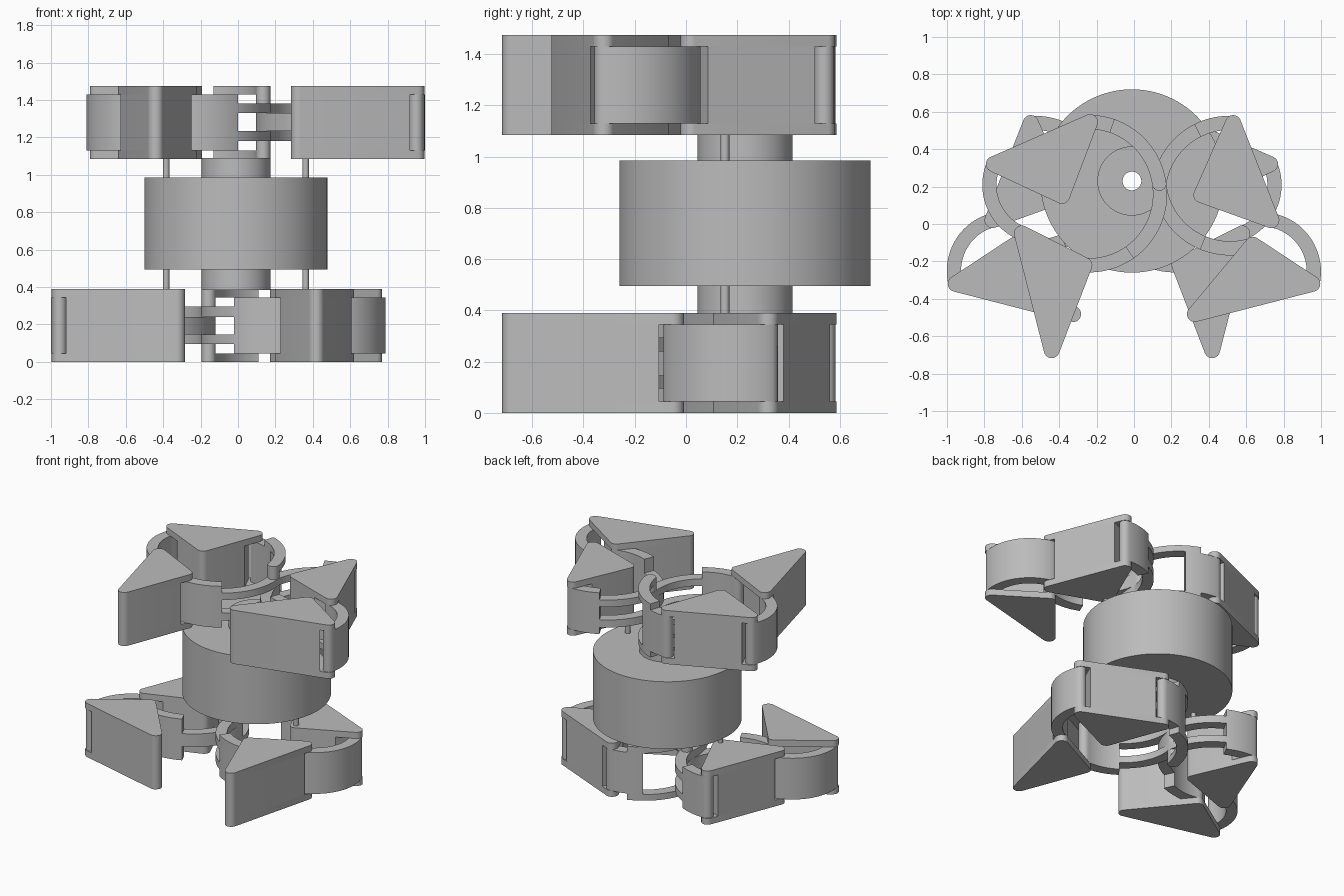
import bpy, bmesh, math
from mathutils import Vector

cube = bpy.data.objects.get("Cube")
if cube:
    bpy.data.objects.remove(cube)

GREY = bpy.data.materials.new("plain_grey")
GREY.use_nodes = True
GREY.diffuse_color = (0.5, 0.5, 0.5, 1)
GREY.node_tree.nodes["Principled BSDF"].inputs["Base Color"].default_value = (0.5, 0.5, 0.5, 1)

HEIGHT = 1.475      # overall height
MID = -0.011        # x of the shared axis
RIM = 0.042         # corner radius of the blades
ARM = 0.038         # half thickness of the curved arms
LOW, HIGH = 1.085, 1.475            # upper hand, outer faces
IN_LOW, IN_HIGH = 1.13, 1.43        # space between the blade plates


def finish(bm, name):
    bmesh.ops.recalc_face_normals(bm, faces=bm.faces)
    mesh = bpy.data.meshes.new(name)
    bm.to_mesh(mesh)
    bm.free()
    mesh.materials.append(GREY)
    obj = bpy.data.objects.new(name, mesh)
    bpy.context.collection.objects.link(obj)
    bpy.ops.object.select_all(action="DESELECT")
    obj.select_set(True)
    bpy.context.view_layer.objects.active = obj
    bpy.ops.object.shade_smooth_by_angle(angle=math.radians(30))
    return obj


def add_prism(bm, outline, z0, z1):
    face = bm.faces.new([bm.verts.new((p.x, p.y, z0)) for p in outline])
    top = bmesh.ops.extrude_face_region(bm, geom=[face])["geom"]
    bmesh.ops.translate(bm, vec=(0, 0, z1 - z0),
                        verts=[v for v in top if isinstance(v, bmesh.types.BMVert)])


def circle(c, r, n=32):
    return [Vector((c[0] + r * math.cos(2 * math.pi * i / n),
                    c[1] + r * math.sin(2 * math.pi * i / n))) for i in range(n)]


def rounded_triangle(corners, z0, z1, cuts=()):
    """Rounded prism, trimmed by (point, outward normal) planes."""
    bm = bmesh.new()
    for c in corners:
        for p in circle(c, RIM):
            for z in (z0, z1):
                bm.verts.new((p.x, p.y, z))
    hull = bmesh.ops.convex_hull(bm, input=bm.verts[:])
    bmesh.ops.delete(bm, geom=list({g for g in hull["geom_interior"] + hull["geom_unused"]
                                    if isinstance(g, bmesh.types.BMVert)}), context="VERTS")
    for point, normal in cuts:
        bmesh.ops.bisect_plane(bm, geom=bm.verts[:] + bm.edges[:] + bm.faces[:],
                               plane_co=point.to_3d(), plane_no=normal.to_3d(), clear_outer=True)
        bmesh.ops.holes_fill(bm, edges=bm.edges[:])
    bmesh.ops.dissolve_limit(bm, angle_limit=0.02, verts=bm.verts[:], edges=bm.edges[:])
    return bm


def arc_outline(a, b, radius, inside, t0=0.0, t1=1.0, n=20):
    """Band along the arc from a to b whose centre lies towards 'inside'; round ends."""
    chord = b - a
    side = Vector((-chord.y, chord.x)).normalized()
    mid = (a + b) / 2
    if side.dot(inside - mid) < 0:
        side = -side
    c = mid + side * math.sqrt(radius ** 2 - (chord.length / 2) ** 2)
    start = math.atan2(a.y - c.y, a.x - c.x)
    sweep = math.atan2(b.y - c.y, b.x - c.x) - start
    sweep = (sweep + math.pi) % (2 * math.pi) - math.pi

    def at(t, off, ahead=0.0):
        ang = start + sweep * t
        out = Vector((math.cos(ang), math.sin(ang)))
        along = Vector((-out.y, out.x)) * math.copysign(1, sweep)
        return c + out * (radius + off) + along * ahead

    steps = [t0 + (t1 - t0) * i / n for i in range(n + 1)]
    turns = [math.pi * i / 8 for i in range(1, 8)]
    pts = [at(t, ARM) for t in steps]
    if t1 == 1.0:
        pts += [at(1, ARM * math.cos(u), ARM * math.sin(u)) for u in turns]
    pts += [at(t, -ARM) for t in reversed(steps)]
    if t0 == 0.0:
        pts += [at(0, -ARM * math.cos(u), -ARM * math.sin(u)) for u in turns]
    return pts


def ring(name, r, hole, z0, z1, n=96):
    """Round body with a bore along the shared axis."""
    bm = bmesh.new()
    loops = []
    for rad, z in ((r, z0), (r, z1), (hole, z1), (hole, z0)):
        loops.append([bm.verts.new((p.x, p.y, z)) for p in circle((MID, 0.23), rad, n)])
    for k in range(4):
        a, b = loops[k], loops[(k + 1) % 4]
        for i in range(n):
            j = (i + 1) % n
            bm.faces.new((a[i], a[j], b[j], b[i]))
    finish(bm, name)


def build_hand(label, flip):
    """One four-blade hand; the lower one is turned half round the y axis."""
    def pt(x, y, shift=0.0):
        return Vector((2 * MID - x + shift, y)) if flip else Vector((x, y))

    def span(z0, z1):
        return (HEIGHT - z1, HEIGHT - z0) if flip else (z0, z1)

    nudge = 0.022
    a_out, a_in, a_rod = pt(-0.75, 0.32), pt(-0.235, 0.545), pt(-0.385, 0.15)
    b_out, b_in, b_rod = pt(0.735, 0.02), pt(0.53, 0.54), pt(0.36, 0.155)
    c_out, c_in, c_tip = pt(0.954, -0.32, nudge), pt(0.635, -0.11, nudge), pt(0.325, -0.482, nudge)
    d_out, d_in, d_tip = pt(-0.6, -0.05), pt(-0.265, -0.22), pt(-0.44, -0.675)
    pivot = pt(0.135, 0.215)

    # Blades: two full plates with a trimmed core leaving room for the arms
    blades = (("base_blade_a", a_out, a_in, a_rod, True), ("base_blade_b", b_out, b_in, b_rod, True),
              ("finger_blade_c", c_out, c_in, c_tip, False), ("finger_blade_d", d_out, d_in, d_tip, False))
    for name, p, q, apex, is_base in blades:
        along = (q - p).normalized()
        if is_base:
            cuts = [(p + along * 0.055, -along), (q - along * 0.055, along)]
        else:
            inward = Vector((-along.y, along.x))
            if inward.dot(apex - p) < 0:
                inward = -inward
            cuts = [(p + inward * 0.062, -inward)]
        core = rounded_triangle((p, q, apex), *span(IN_LOW, IN_HIGH), cuts)
        finish(core, f"{label}_{name}_core")
        for plate, zs in (("under_plate", (LOW, IN_LOW)), ("over_plate", (IN_HIGH, HIGH))):
            finish(rounded_triangle((p, q, apex), *span(*zs)), f"{label}_{name}_{plate}")

    # Short outer links
    for name, p, q, ref in (("left", a_out, d_out, pt(-0.3, 0.1)), ("right", b_out, c_out, pt(0.5, -0.3))):
        bm = bmesh.new()
        add_prism(bm, arc_outline(p, q, 0.28, ref), *span(IN_LOW, IN_HIGH))
        finish(bm, f"{label}_{name}_outer_link")

    # Crossing S-shaped arms: solid near each blade, split into prongs at the pivot
    plates = ((LOW, IN_LOW), (IN_HIGH, HIGH))
    strips = ((1.18, 1.235), (1.33, 1.38))
    tongue = ((1.235, 1.33),)
    left_ref, right_ref = pt(-0.24, 0.165), pt(0.55, 0.2)
    arms = (("back_arm_a", a_in, left_ref, plates, 0.3), ("front_arm_c", c_in, right_ref, tongue, 0.4),
            ("back_arm_b", b_in, right_ref, strips, 0.35), ("front_arm_d", d_in, left_ref, strips, 0.38))
    for name, start, ref, prongs, split in arms:
        bm = bmesh.new()
        add_prism(bm, arc_outline(start, pivot, 0.38, ref, 0.0, split), *span(IN_LOW, IN_HIGH))
        if prongs is plates:
            # stepped shoulder that carries the outer prongs
            add_prism(bm, arc_outline(start, pivot, 0.38, ref, split - 0.08, split + 0.1), *span(LOW, HIGH))
        for zs in prongs:
            add_prism(bm, arc_outline(start, pivot, 0.38, ref, split - 0.02, 1.0), *span(*zs))
        finish(bm, f"{label}_{name}")

    bm = bmesh.new()
    add_prism(bm, circle(pivot, ARM), *span(LOW, HIGH))
    finish(bm, f"{label}_pivot_pin")


# Central drum with a hub at each end
ring("drum", 0.49, 0.05, 0.495, 0.985)
ring("upper_hub", 0.185, 0.05, 0.98, 1.09)
ring("lower_hub", 0.185, 0.05, 0.385, 0.5)

# Support rods joining the base blades of both hands
for side, x in (("left", 0.362), ("right", -0.384)):
    bm = bmesh.new()
    add_prism(bm, circle((x, 0.152), 0.017), 0.38, 1.1)
    finish(bm, f"{side}_support_rod")

build_hand("upper", False)
build_hand("lower", True)
